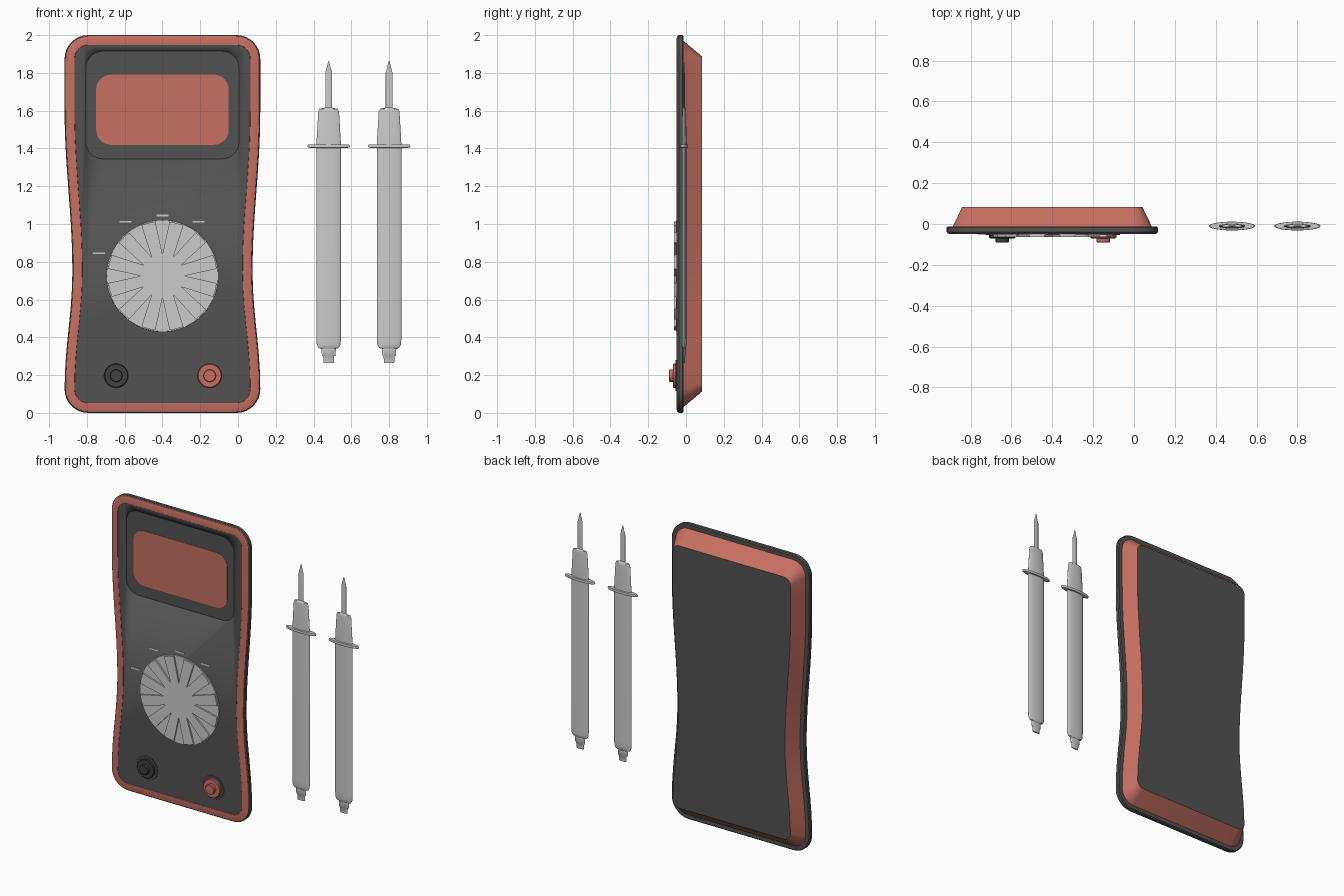
import bpy, bmesh
from math import sin, cos, pi, radians

if "Cube" in bpy.data.objects:
    bpy.data.objects.remove(bpy.data.objects["Cube"])


def material(name, rgb):
    m = bpy.data.materials.new(name)
    m.diffuse_color = (*rgb, 1)
    m.use_nodes = True
    m.node_tree.nodes["Principled BSDF"].inputs["Base Color"].default_value = m.diffuse_color
    return m


RED = material("red_rubber", (0.57, 0.16, 0.12))
DARK = material("dark_plastic", (0.085, 0.085, 0.085))
BLACK = material("black_plastic", (0.05, 0.05, 0.05))
CX = -0.4  # meter centre line


def rrect(cx, cz, hx, hz, r, n=8, side=1):
    """Rounded rectangle in x/z, with optional extra points on the long sides."""
    pts = []
    corners = [(1, -1, -90), (1, 1, 0), (-1, 1, 90), (-1, -1, 180)]
    for k, (sx, sz, a0) in enumerate(corners):
        for i in range(n + 1):
            a = radians(a0 + 90 * i / n)
            pts.append((cx + sx * (hx - r) + r * cos(a), cz + sz * (hz - r) + r * sin(a)))
        if k in (0, 2):
            for i in range(1, side):
                t = 1 - 2 * i / side
                pts.append((cx + sx * hx, cz + sz * (hz - r) * t))
    return pts


def body_outline(dx, dz=None, r=None):
    """Waisted meter outline, inset by dx and dz."""
    dz = dx if dz is None else dz
    hx = 0.518 - dx
    out = []
    for x, z in rrect(0, 1, hx, 1 - dz, r or max(0.125 - dx, 0.04), 8, 20):
        u = (z - 0.75) / (0.85 if z > 0.75 else 0.62)
        pinch = 0.041 * (0.5 + 0.5 * cos(pi * max(-1, min(1, u))))
        out.append((CX + x * (hx - pinch) / hx, z))
    return out


def finish(name, bm, mats, angle=35):
    bmesh.ops.recalc_face_normals(bm, faces=bm.faces[:])
    me = bpy.data.meshes.new(name)
    bm.to_mesh(me)
    bm.free()
    for m in mats:
        if m:
            me.materials.append(m)
    ob = bpy.data.objects.new(name, me)
    bpy.context.collection.objects.link(ob)
    bpy.ops.object.select_all(action='DESELECT')
    ob.select_set(True)
    bpy.context.view_layer.objects.active = ob
    bpy.ops.object.shade_smooth_by_angle(angle=radians(angle))
    return ob


def loft(name, sections, mats, start=True, end=True, end_mat=0):
    """Bridge (y, outline) sections and cap the ends."""
    bm = bmesh.new()
    rings = [[bm.verts.new((x, y, z)) for x, z in pts] for y, pts in sections]
    n = len(rings[0])
    for a, b in zip(rings, rings[1:]):
        for i in range(n):
            j = (i + 1) % n
            bm.faces.new((a[i], a[j], b[j], b[i]))
    if start:
        bm.faces.new(rings[0])
    if end:
        bm.faces.new(rings[-1]).material_index = end_mat
    return finish(name, bm, mats)


def circle(cx, cz, r, n=32):
    return [(cx + r * cos(2 * pi * i / n), cz + r * sin(2 * pi * i / n)) for i in range(n)]


# Case: dark edge slab, red front rim, tapered red back with dark back plate
loft("case_edge", [(-0.012, body_outline(0.006)), (-0.018, body_outline(0)),
                   (-0.038, body_outline(0)), (-0.043, body_outline(0.004))], [DARK])
loft("front_rim", [(-0.040, body_outline(0.003)), (-0.046, body_outline(0.006)),
                   (-0.050, body_outline(0.018)), (-0.050, body_outline(0.052)),
                   (-0.040, body_outline(0.054))], [RED], False, False)
loft("back_shell", [(-0.014, body_outline(0.030)), (0.084, body_outline(0.077, 0.112, 0.05))],
     [RED, DARK], end_mat=1)

# Front panel with a shallow recess around the display
panel = loft("front_panel", [(-0.030, body_outline(0.053)), (-0.049, body_outline(0.053))], [DARK])
recess = rrect(CX, 1.63, 0.405, 0.285, 0.09)
cutter = loft("display_cutter", [(-0.10, recess), (-0.0435, recess)], [DARK])
cutter.hide_render = True
cutter.hide_viewport = True
cut = panel.modifiers.new("display_recess", 'BOOLEAN')
cut.operation = 'DIFFERENCE'
cut.object = cutter

# Display
screen = rrect(CX, 1.605, 0.351, 0.186, 0.08)
loft("display", [(-0.040, screen), (-0.0455, screen)], [RED])

# Selector dial: base disc with a raised twelve-arm grip
DZ = 0.725
loft("dial_base", [(-0.045, circle(CX, DZ, 0.296, 64)), (-0.054, circle(CX, DZ, 0.294, 64))], [])
star = []
for k in range(12):
    for deg, r in ((0, 0.115), (7.5, 0.290), (15, 0.290), (22.5, 0.290)):
        a = radians(30 * k + deg)
        star.append((CX + r * cos(a), DZ + r * sin(a)))
loft("dial_grip", [(-0.050, star), (-0.064, star)], [])

# Range marks around the dial
for x, z in ((-0.735, 0.845), (-0.595, 1.012), (-0.40, 1.045), (-0.21, 1.012)):
    bar = rrect(x, z, 0.032, 0.005, 0.002, 2)
    loft("range_mark", [(-0.047, bar), (-0.051, bar)], [])

# Input jacks: knurled ring, collar and pin
for name, x, mat in (("black_jack", -0.645, BLACK), ("red_jack", -0.15, RED)):
    z = 0.197
    knurl = [(x + (0.082 if i % 4 < 2 else 0.075) * cos(2 * pi * i / 96),
              z + (0.082 if i % 4 < 2 else 0.075) * sin(2 * pi * i / 96)) for i in range(96)]
    loft(name + "_ring", [(-0.045, knurl), (-0.055, knurl)], [DARK])
    loft(name, [(-0.045, circle(x, z, 0.064)), (-0.066, circle(x, z, 0.064)),
                (-0.070, circle(x, z, 0.060)), (-0.070, circle(x, z, 0.033)),
                (-0.087, circle(x, z, 0.033)), (-0.090, circle(x, z, 0.030))], [mat])

# Test probes: flattened turned profile (radius, height)
PROFILE = [(0.027, 0.265), (0.029, 0.30), (0.036, 0.302), (0.038, 0.34), (0.052, 0.343),
           (0.063, 0.362), (0.065, 0.40), (0.065, 1.402), (0.108, 1.404), (0.113, 1.412),
           (0.108, 1.420), (0.065, 1.422), (0.055, 1.595), (0.048, 1.610), (0.018, 1.616),
           (0.018, 1.80), (0.002, 1.862)]
for side, x in (("left", 0.48), ("right", 0.80)):
    bm = bmesh.new()
    n = 32
    rings = [[bm.verts.new((x + r * cos(2 * pi * i / n), -0.010 + 0.19 * r * sin(2 * pi * i / n), z))
              for i in range(n)] for r, z in PROFILE]
    for a, b in zip(rings, rings[1:]):
        for i in range(n):
            j = (i + 1) % n
            bm.faces.new((a[i], a[j], b[j], b[i]))
    bm.faces.new(rings[0])
    bm.faces.new(rings[-1])
    finish(side + "_probe", bm, [], 40)

# Balance the model about x = 0
bpy.context.view_layer.update()
